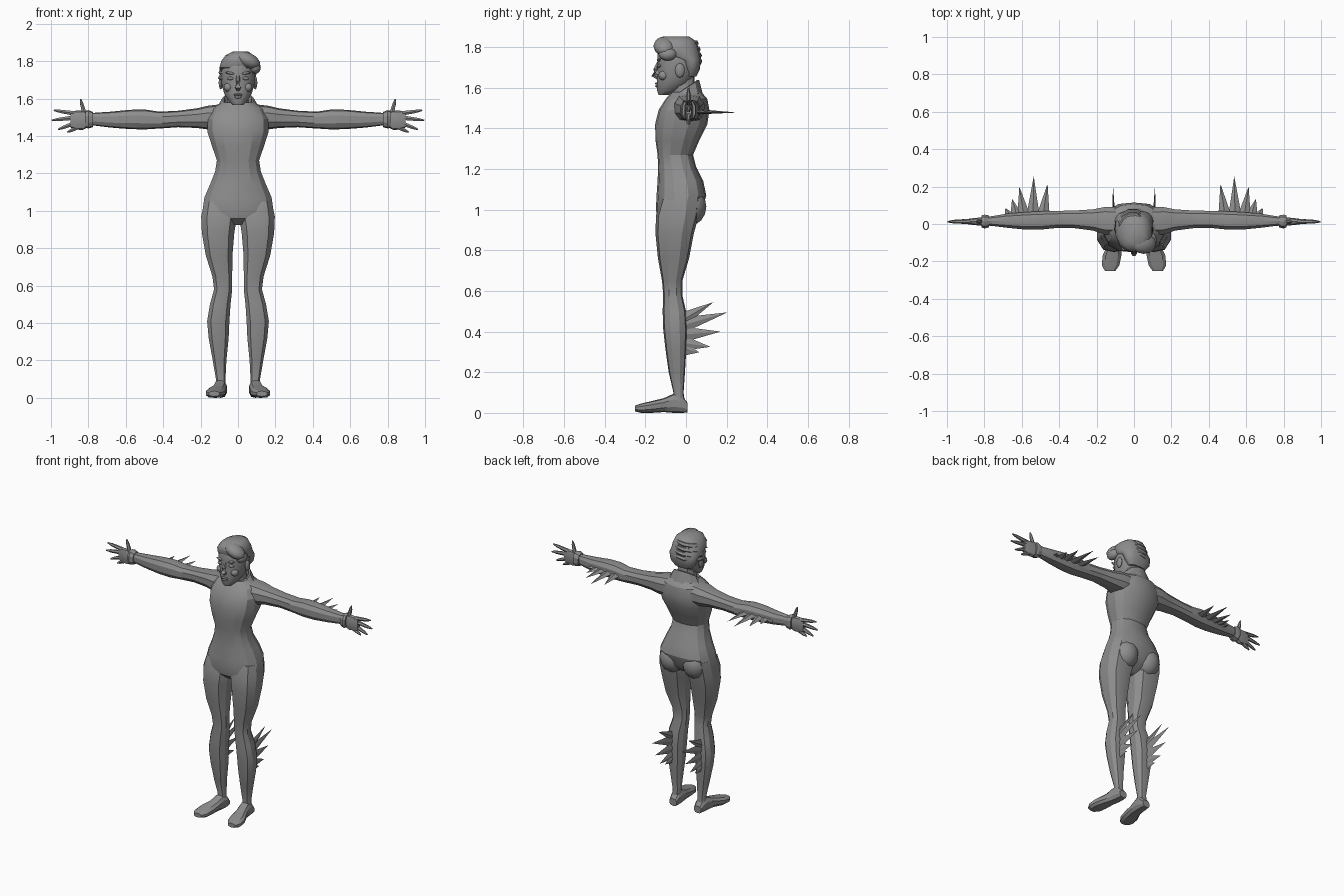
import bpy, bmesh, math
from mathutils import Vector, Matrix

grey = bpy.data.materials.new("plain grey")
grey.diffuse_color = (0.27, 0.27, 0.27, 1)


def finish(name, bm, mirror=False, angle=25):
    bmesh.ops.recalc_face_normals(bm, faces=bm.faces)
    me = bpy.data.meshes.new(name)
    bm.to_mesh(me)
    bm.free()
    me.materials.append(grey)
    ob = bpy.data.objects.new(name, me)
    bpy.context.collection.objects.link(ob)
    bpy.ops.object.select_all(action='DESELECT')
    ob.select_set(True)
    bpy.context.view_layer.objects.active = ob
    bpy.ops.object.shade_smooth_by_angle(angle=math.radians(angle))
    if mirror:
        ob.modifiers.new("mirror", 'MIRROR').use_clip = False
    return ob


def bridge(bm, rings, caps=True):
    n = len(rings[0])
    vs = [[bm.verts.new(p) for p in r] for r in rings]
    for a, b in zip(vs, vs[1:]):
        for i in range(n):
            bm.faces.new((a[i], a[(i + 1) % n], b[(i + 1) % n], b[i]))
    if caps:
        bm.faces.new(vs[0])
        bm.faces.new(vs[-1])


def loft(name, secs, axis='z', n=12, power=0.85, mirror=False, angle=25):
    """Sections: position on the axis, then low/high limits of the two other axes."""
    rings = []
    for t, a0, a1, b0, b1 in secs:
        ring = []
        for i in range(n):
            w = 2 * math.pi * (i + 0.5) / n
            c, s = math.cos(w), math.sin(w)
            k = 1 / math.cos(math.pi / n)
            u = (a0 + a1) / 2 + (a1 - a0) / 2 * math.copysign(min(1, abs(c) * k) ** power, c)
            v = (b0 + b1) / 2 + (b1 - b0) / 2 * math.copysign(min(1, abs(s) * k) ** power, s)
            ring.append({'z': (u, v, t), 'x': (t, u, v), 'y': (u, t, v)}[axis])
        rings.append(ring)
    bm = bmesh.new()
    bridge(bm, rings)
    return finish(name, bm, mirror, angle)


def tube(bm, pts, radii, n=6):
    rings = []
    pts = [Vector(p) for p in pts]
    for i, (p, r) in enumerate(zip(pts, radii)):
        d = pts[min(i + 1, len(pts) - 1)] - pts[max(i - 1, 0)]
        m = d.to_track_quat('Z', 'Y').to_matrix()
        rings.append([p + m @ Vector((r * math.cos(2 * math.pi * j / n),
                                      r * math.sin(2 * math.pi * j / n), 0)) for j in range(n)])
    bridge(bm, rings)


def ball(name, c, r, mirror=False, rot=0, u=12, v=8):
    bm = bmesh.new()
    bmesh.ops.create_uvsphere(bm, u_segments=u, v_segments=v, radius=1)
    m = Matrix.Translation(c) @ Matrix.Rotation(rot, 4, 'Y') @ Matrix.Diagonal((*r, 1))
    bmesh.ops.transform(bm, matrix=m, verts=bm.verts)
    return finish(name, bm, mirror, 50)


def fin(name, spikes, thick):
    """Row of thin pyramids: base centre, base half-width vector, tip."""
    bm = bmesh.new()
    for base, half, tip in spikes:
        b, h, t = Vector(base), Vector(half), Vector(thick)
        q = [bm.verts.new(p) for p in (b - h, b - t, b + h, b + t)]
        top = bm.verts.new(tip)
        bm.faces.new(q)
        for i in range(4):
            bm.faces.new((q[i], q[(i + 1) % 4], top))
    return finish(name, bm, True, 10)


# Trunk from crotch to shoulders: height, x limits, y limits
loft("torso", [(.925, -.08, .08, -.10, -.01), (.96, -.17, .17, -.14, .05),
               (1.0, -.19, .19, -.148, .078), (1.07, -.18, .18, -.145, .10),
               (1.14, -.15, .15, -.14, .085), (1.21, -.122, .122, -.137, .05),
               (1.27, -.113, .113, -.14, .035), (1.34, -.137, .137, -.15, .065),
               (1.42, -.163, .163, -.152, .105), (1.49, -.165, .165, -.135, .115),
               (1.545, -.14, .14, -.10, .105), (1.58, -.085, .085, -.07, .075)], n=14)

# Buttocks
ball("buttock", (.085, .015, 1.015), (.085, .085, .095), True)

# Legs
loft("leg", [(.05, .068, .122, -.072, -.005), (.10, .067, .118, -.062, -.012),
             (.20, .062, .135, -.085, -.005), (.32, .050, .157, -.102, .002),
             (.41, .046, .165, -.112, .005), (.50, .040, .150, -.115, .0),
             (.58, .031, .128, -.112, -.018), (.65, .031, .137, -.118, -.018),
             (.76, .030, .172, -.138, .015), (.88, .020, .193, -.150, .038),
             (.97, .006, .197, -.148, .062), (1.05, .03, .180, -.125, .07)],
     n=10, mirror=True)

# Feet, toes turned slightly outwards
loft("foot", [(.008, .066, .118, .002, .05), (-.02, .060, .125, 0, .085),
              (-.06, .060, .130, 0, .095), (-.11, .064, .142, .004, .072),
              (-.17, .068, .168, 0, .058), (-.22, .078, .172, 0, .046),
              (-.252, .100, .155, .008, .036)], axis='y', n=10, mirror=True)

# Arms: x, y limits, z limits
loft("arm", [(.09, -.06, .09, 1.43, 1.57), (.16, -.055, .09, 1.435, 1.562),
             (.22, -.035, .078, 1.443, 1.548), (.32, -.022, .072, 1.447, 1.535),
             (.42, -.022, .070, 1.440, 1.530), (.50, -.030, .068, 1.435, 1.542),
             (.58, -.030, .064, 1.437, 1.540), (.68, -.020, .055, 1.445, 1.530),
             (.76, -.010, .042, 1.455, 1.525), (.80, -.008, .038, 1.46, 1.52)],
     axis='x', n=10, mirror=True)

# Glove cuff and palm
loft("cuff", [(.775, -.018, .046, 1.448, 1.528), (.80, -.024, .050, 1.44, 1.538),
              (.815, -.018, .046, 1.445, 1.535)], axis='x', n=10, mirror=True)
loft("palm", [(.79, -.006, .036, 1.455, 1.525), (.83, -.008, .034, 1.432, 1.535),
              (.87, -.004, .030, 1.435, 1.535), (.895, .0, .026, 1.445, 1.530)],
     axis='x', n=10, mirror=True)

# Fingers and thumb: root, tip
bm = bmesh.new()
for root, tip in [((.87, 1.520), (.985, 1.537)), ((.88, 1.498), (.996, 1.484)),
                  ((.87, 1.470), (.962, 1.435)), ((.85, 1.450), (.912, 1.420)),
                  ((.82, 1.515), (.842, 1.598))]:
    a, b = Vector((root[0], .014, root[1])), Vector((tip[0], .012, tip[1]))
    tube(bm, [a, a.lerp(b, .35), a.lerp(b, .7), b], [.014, .012, .010, .004])
finish("fingers", bm, True, 40)

# Forearm fins
rows = [(.487, .215, .462), (.54, .255, .536), (.588, .20, .613), (.625, .135, .652),
        (.655, .085, .688)]
fin("forearm_fin", [((bx, .04, 1.482), (.036, 0, 0), (tx, ty, 1.478)) for bx, ty, tx in rows],
    (0, 0, .014))

# Calf fins
rows = [(.455, .135, .545), (.43, .205, .495), (.385, .17, .40), (.345, .12, .325),
        (.32, .065, .298)]
fin("calf_fin", [((.108, -.02, bz), (0, 0, .04), (.112, ty, tz)) for bz, ty, tz in rows],
    (.012, 0, 0))

# Neck and open collar, taller behind
loft("neck", [(1.53, -.065, .065, -.07, .06), (1.60, -.056, .056, -.07, .045),
              (1.67, -.056, .056, -.075, .04)], n=10)
bm = bmesh.new()
rings = [[], [], [], []]
for i in range(12):
    w = 2 * math.pi * (i + .5) / 12
    c, s = math.cos(w), math.sin(w)
    top = 1.595 + .045 * s
    for k, (rx, ry, z) in enumerate([(.125, .095, 1.535 + .02 * s), (.084, .072, top),
                                     (.074, .062, top), (.07, .06, 1.54)]):
        rings[k].append((rx * c, -.005 + ry * s, z))
bridge(bm, rings, caps=False)
finish("collar", bm, angle=30)

# Head from chin to crown
loft("head", [(1.565, -.026, .026, -.135, -.085), (1.585, -.048, .048, -.142, -.03),
              (1.625, -.073, .073, -.143, .025), (1.67, -.086, .086, -.140, .05),
              (1.72, -.091, .091, -.140, .062), (1.77, -.088, .088, -.140, .06),
              (1.81, -.07, .07, -.125, .04), (1.835, -.035, .035, -.09, .0)],
     n=16, power=.95, angle=50)

# Face
bm = bmesh.new()
tube(bm, [(0, -.135, 1.725), (0, -.150, 1.690), (0, -.156, 1.662), (0, -.135, 1.648)],
     [.009, .012, .017, .012])
finish("nose", bm, angle=50)
ball("eye", (.040, -.131, 1.708), (.020, .010, .009), True, u=10, v=6)
ball("eyebrow", (.042, -.134, 1.736), (.027, .010, .007), True, rot=-.15, u=8, v=6)
ball("upper_lip", (0, -.143, 1.621), (.026, .010, .006), u=10, v=6)
ball("lower_lip", (0, -.142, 1.608), (.021, .010, .007), u=10, v=6)
ball("cheek", (.052, -.110, 1.66), (.026, .026, .024), True, u=10, v=6)
ball("ear", (.092, -.03, 1.685), (.012, .024, .036), True, u=10, v=6)

# Hair: cap over the back and crown, with swept strands and a front roll
loft("hair_cap", [(1.655, -.06, .06, .0, .05), (1.69, -.088, .088, -.01, .068),
                  (1.735, -.099, .099, -.03, .073), (1.765, -.099, .100, -.135, .070),
                  (1.80, -.090, .096, -.150, .060), (1.832, -.066, .082, -.140, .045),
                  (1.852, -.025, .055, -.11, .015)], n=14, angle=50)
ball("front_roll", (.052, -.105, 1.805), (.072, .055, .040), rot=.45)
ball("roll_tip", (.092, -.09, 1.765), (.030, .045, .032))
bm = bmesh.new()
for k in range(4):
    pts = []
    for j in range(7):
        t = j / 6
        w = math.radians(205 - 150 * t)
        pts.append((.094 * math.cos(w), -.03 + .098 * math.sin(w), 1.705 + .029 * k + .035 * t))
    shrink = 1 - .035 * k * k * .6
    pts = [(x * shrink, -.03 + (y + .03) * shrink, z) for x, y, z in pts]
    tube(bm, pts, [.006, .013, .016, .017, .016, .013, .006])
finish("hair_strands", bm, angle=50)
